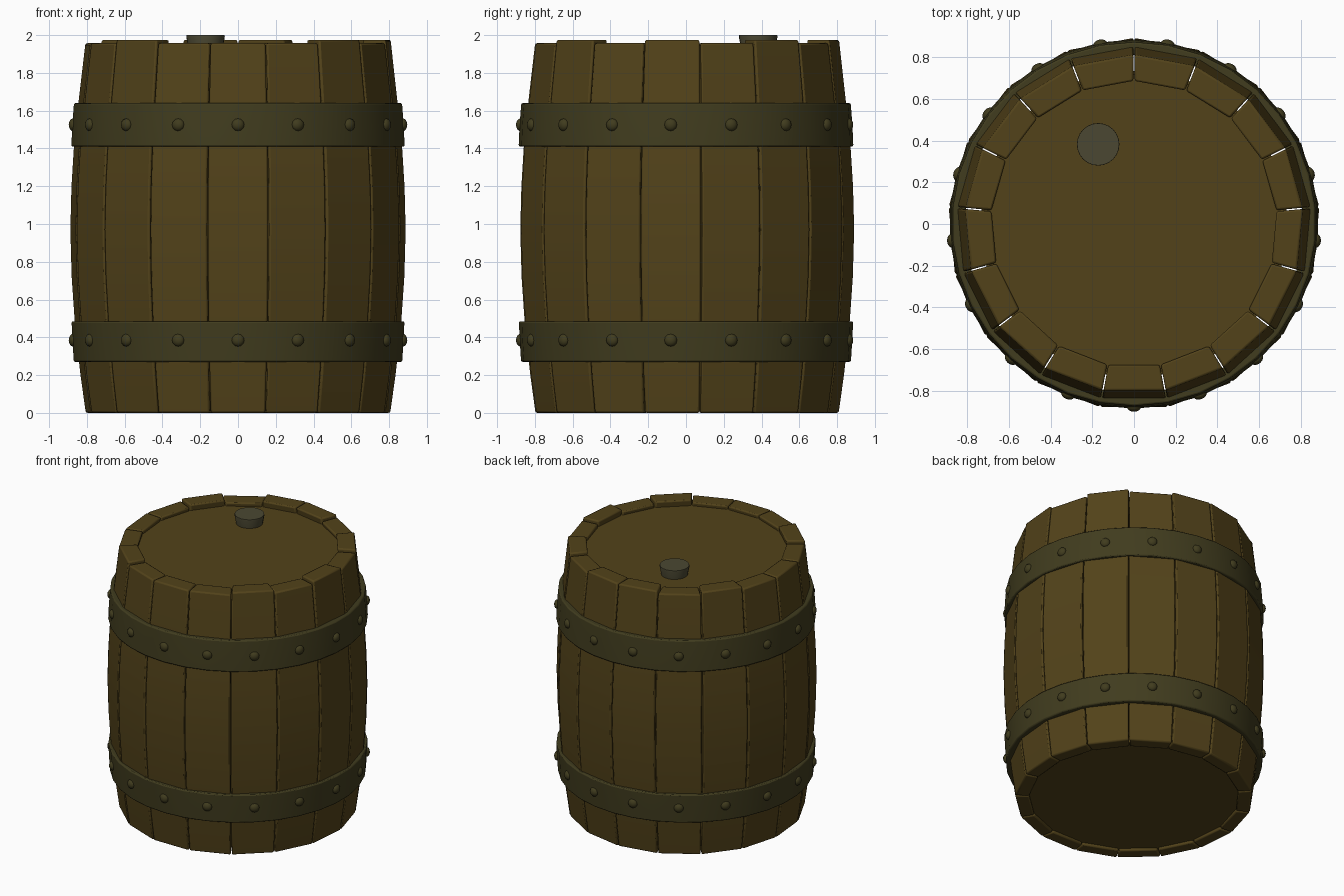
import bpy, bmesh
from math import pi, sin, cos, radians
from mathutils import Matrix

if "Cube" in bpy.data.objects:
    bpy.data.objects.remove(bpy.data.objects["Cube"])

N = 17                       # staves and rivets per hoop
STEP = 2 * pi / N


def material(name, rgb):
    m = bpy.data.materials.new(name)
    m.diffuse_color = (*rgb, 1)
    m.use_nodes = True
    m.node_tree.nodes["Principled BSDF"].inputs["Base Color"].default_value = m.diffuse_color
    return m


WOOD = material("wood", (0.085, 0.055, 0.010))
IRON = material("iron", (0.052, 0.045, 0.013))
CORK = material("plug_grey", (0.070, 0.064, 0.032))


def finish(bm, name, mat, bevel=0.0, angle=35):
    bmesh.ops.recalc_face_normals(bm, faces=bm.faces)
    mesh = bpy.data.meshes.new(name)
    bm.to_mesh(mesh)
    bm.free()
    mesh.materials.append(mat)
    mesh.shade_smooth()
    mesh.set_sharp_from_angle(angle=radians(angle))
    ob = bpy.data.objects.new(name, mesh)
    bpy.context.collection.objects.link(ob)
    if bevel:
        mod = ob.modifiers.new("soft_edges", 'BEVEL')
        mod.width = bevel
        mod.segments = 2
        mod.angle_limit = radians(40)
    return ob


def lathe(name, profile, segs, mat, closed=False, center=(0, 0), bevel=0.0):
    """Revolve (radius, z) points round a vertical axis; cap the ends if open."""
    bm = bmesh.new()
    rings = [[bm.verts.new((center[0] + r * cos(2 * pi * i / segs - pi / 2),
                            center[1] + r * sin(2 * pi * i / segs - pi / 2), z))
              for i in range(segs)] for r, z in profile]
    pairs = list(zip(rings, rings[1:]))
    if closed:
        pairs.append((rings[-1], rings[0]))
    else:
        bm.faces.new(rings[0])
        bm.faces.new(rings[-1])
    for a, b in pairs:
        for i in range(segs):
            j = (i + 1) % segs
            bm.faces.new((a[i], a[j], b[j], b[i]))
    return finish(bm, name, mat, bevel)


# Staves: bulging planks, flat across, with alternating top heights
OUTER = [(0.81, 0), (0.838, 0.2), (0.867, 0.46), (0.885, 0.72), (0.892, 0.97),
         (0.886, 1.2), (0.873, 1.41), (0.847, 1.66), (0.812, 1.96)]
INNER = [0.715, 0.73, 0.76, 0.775, 0.78, 0.775, 0.76, 0.73, 0.685]
TALL = {2, 4, 6, 8, 9, 11, 15}


def stave(k):
    bm = bmesh.new()
    mid = -pi / 2 + k * STEP
    top = 1.975 if k in TALL else 1.957
    rings = []
    for i, ((ro, z), ri) in enumerate(zip(OUTER, INNER)):
        z = top if i == len(OUTER) - 1 else z
        ring = []
        for r, side in ((ro, -1), (ro, 1), (ri, 1), (ri, -1)):
            a = mid + side * (STEP / 2 - 0.003 / r)
            ring.append(bm.verts.new((r * cos(a), r * sin(a), z)))
        rings.append(ring)
    for a, b in zip(rings, rings[1:]):
        for i in range(4):
            j = (i + 1) % 4
            bm.faces.new((a[i], a[j], b[j], b[i]))
    bm.faces.new(rings[0])
    bm.faces.new(rings[-1])
    finish(bm, f"stave_{k + 1}", WOOD, 0.01)


for k in range(N):
    stave(k)

# Round end boards set in from the rims
lathe("top_lid", [(0.72, 1.88), (0.72, 1.93)], 34, WOOD)
lathe("bottom_lid", [(0.735, 0.02), (0.735, 0.07)], 34, WOOD)

# Hoops, flaring towards the belly
lathe("upper_hoop", [(0.82, 1.41), (0.886, 1.41), (0.881, 1.525), (0.872, 1.64), (0.81, 1.64)],
      34, IRON, closed=True, bevel=0.008)
lathe("lower_hoop", [(0.81, 0.27), (0.873, 0.27), (0.88, 0.38), (0.885, 0.485), (0.82, 0.485)],
      34, IRON, closed=True, bevel=0.008)


# Domed rivets, one at the middle of every stave
def rivets(name, z):
    bm = bmesh.new()
    for k in range(N):
        m = (Matrix.Rotation(-pi / 2 + k * STEP, 4, 'Z') @ Matrix.Translation((0.876, 0, z))
             @ Matrix.Diagonal((0.024, 0.034, 0.034, 1)) @ Matrix.Rotation(pi / 2, 4, 'Y'))
        bmesh.ops.create_uvsphere(bm, u_segments=12, v_segments=8, radius=1, matrix=m)
    finish(bm, name, IRON, angle=60)


rivets("upper_rivets", 1.525)
rivets("lower_rivets", 0.385)

# Tapered plug in the lid
lathe("plug", [(0.085, 1.90), (0.102, 1.99), (0.101, 2.0)], 24, CORK, center=(-0.172, 0.382))
